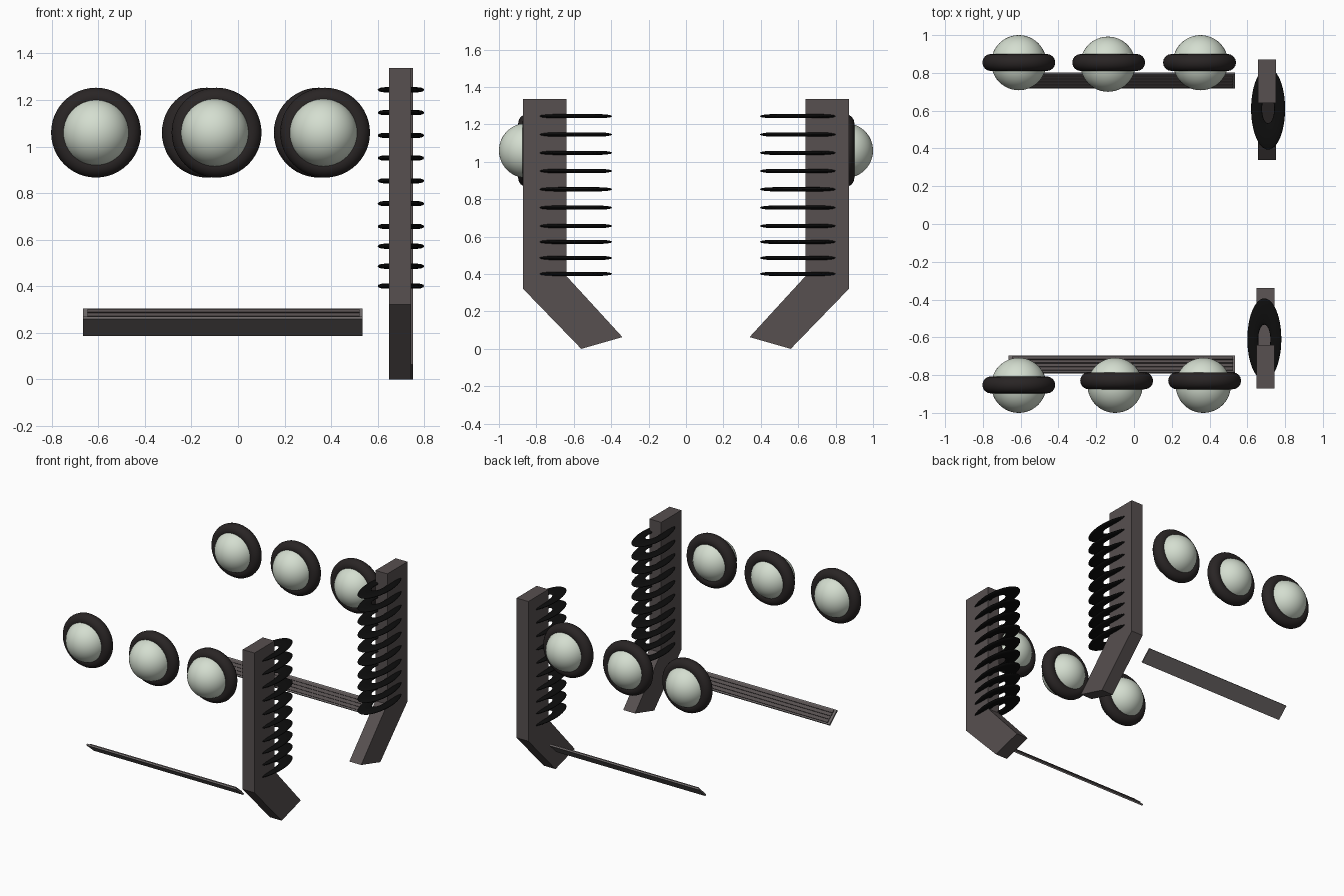
import bpy, bmesh, math
from mathutils import Matrix

if "Cube" in bpy.data.objects:
    bpy.data.objects.remove(bpy.data.objects["Cube"])


def mat(name, r, g, b):
    m = bpy.data.materials.new(name)
    m.diffuse_color = (r, g, b, 1)
    m.use_nodes = True
    m.node_tree.nodes["Principled BSDF"].inputs["Base Color"].default_value = m.diffuse_color
    return m


FRAME = mat("frame_grey", 0.095, 0.08, 0.08)
PLATE = mat("plate_grey", 0.15, 0.135, 0.135)
RUBBER = mat("rubber", 0.022, 0.018, 0.018)
BLACK = mat("black", 0.004, 0.004, 0.004)
LENS = mat("pale_green", 0.66, 0.73, 0.63)


def finish(name, material, smooth=True):
    ob = bpy.context.object
    ob.name = name
    ob.data.materials.append(material)
    if smooth:
        bpy.ops.object.shade_smooth()
    return ob


def ball(x, y, z):
    bpy.ops.mesh.primitive_uv_sphere_add(segments=48, ring_count=24, radius=0.146, location=(x, y, z))
    finish("ball", LENS)


def ring(name, loc, major, minor, material, scale=(1, 1, 1), rot=(0, 0, 0), segs=(48, 16)):
    bpy.ops.mesh.primitive_torus_add(major_segments=segs[0], minor_segments=segs[1],
                                     major_radius=major, minor_radius=minor,
                                     location=loc, rotation=rot)
    bpy.context.object.scale = scale
    finish(name, material)


def post(name, x0, x1, side):
    # bent board profile in (y, z), extruded along x
    prof = [(0.872, 1.337), (0.872, 0.322), (0.56, 0.0), (0.34, 0.063), (0.64, 0.39), (0.64, 1.337)]
    bm = bmesh.new()
    f = bm.faces.new([bm.verts.new((x0, side * y, z)) for y, z in prof])
    ext = bmesh.ops.extrude_face_region(bm, geom=[f])
    vs = [v for v in ext["geom"] if isinstance(v, bmesh.types.BMVert)]
    bmesh.ops.translate(bm, verts=vs, vec=(x1 - x0, 0, 0))
    bmesh.ops.recalc_face_normals(bm, faces=bm.faces)
    me = bpy.data.meshes.new(name)
    bm.to_mesh(me)
    bm.free()
    me.materials.append(FRAME)
    bpy.context.collection.objects.link(bpy.data.objects.new(name, me))


def tilted_box(name, origin, angle, centre, size, material):
    frame = Matrix.Translation(origin) @ Matrix.Rotation(angle, 4, 'X')
    bpy.ops.mesh.primitive_cube_add(size=1)
    ob = finish(name, material, False)
    ob.data.transform(Matrix.Translation(centre) @ Matrix.Diagonal((*size, 1)))
    ob.matrix_world = frame


def rail(prefix, y, z, angle, width):
    # thin tilted plate with lengthwise slats on its inner upper face
    o = (-0.065, y, z)
    tilted_box(prefix + "_rail_plate", o, angle, (0, 0, -0.004), (1.2, width, 0.012), PLATE)
    pitch = (width - 0.016) / 4
    for i in range(4):
        tilted_box(prefix + "_rail_slat", o, angle, (0.003, (i - 1.5) * pitch, 0.005),
                   (1.17, pitch - 0.005, 0.008), FRAME)


# round balls with thick rings: (ball x, ball y, ring x, ring y)
for bx, by, rx, ry in [(-0.61, -0.854, -0.61, -0.852), (-0.10, -0.854, -0.092, -0.83),
                       (0.367, -0.854, 0.374, -0.83), (-0.61, 0.854, -0.61, 0.855),
                       (-0.138, 0.846, -0.134, 0.855), (0.352, 0.854, 0.347, 0.855)]:
    ball(bx, by, 1.06)
    ring("ball_ring", (rx, ry, 1.06), 0.148, 0.045, RUBBER, rot=(math.pi / 2, 0, 0))

# bent posts with stacks of flattened oval rings
heights = [1.244, 1.146, 1.048, 0.951, 0.853, 0.755, 0.657, 0.572, 0.486, 0.401]
for name, side, x0, x1, cx in [("front_post", -1, 0.648, 0.743, 0.690), ("back_post", 1, 0.657, 0.752, 0.710)]:
    post(name, x0, x1, side)
    for z in heights:
        ring("oval_ring", (cx, side * 0.61, z), 0.061, 0.029, BLACK, scale=(1, 2.4, 0.38), segs=(48, 12))

# tilted rails
rail("front", -0.742, 0.231, -math.radians(40), 0.115)
rail("back", 0.757, 0.265, math.radians(44), 0.108)
